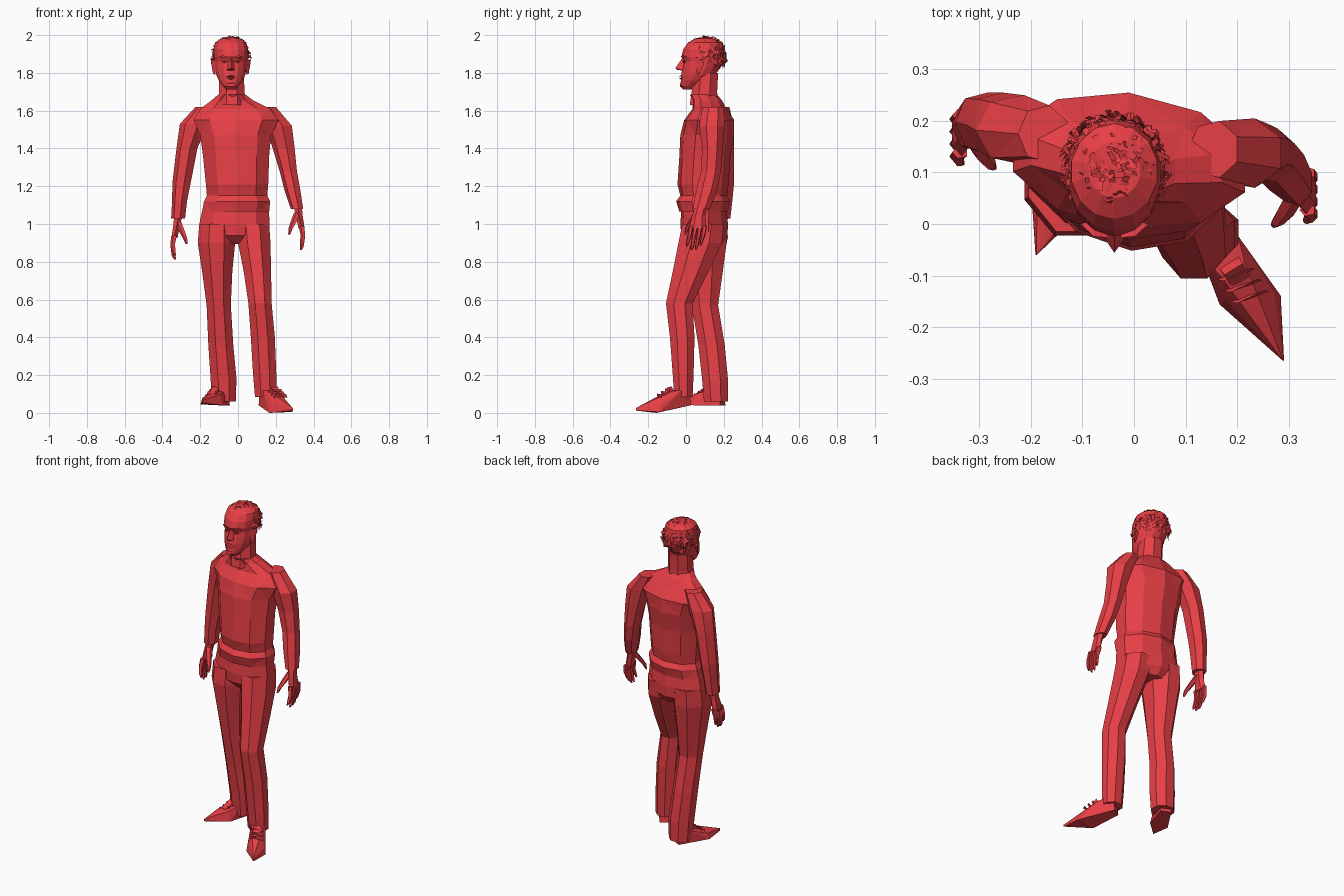
import bpy, bmesh, math, random
from mathutils import Vector

random.seed(4)
RED = bpy.data.materials.new("red")
RED.diffuse_color = (0.8, 0.05, 0.06, 1)


def finish(name, bm):
    bmesh.ops.recalc_face_normals(bm, faces=bm.faces[:])
    me = bpy.data.meshes.new(name)
    bm.to_mesh(me)
    bm.free()
    me.materials.append(RED)
    ob = bpy.data.objects.new(name, me)
    bpy.context.collection.objects.link(ob)
    return ob


def loft(name, rings, n=8, shear=0.0, tri=False):
    """Skin horizontal rings given as (x0, x1, y0, y1, z)."""
    bm = bmesh.new()
    ang = [2 * math.pi * (i + 0.5) / n for i in range(n)]
    mx, my = max(map(math.cos, ang)), max(map(math.sin, ang))
    loops = []
    for x0, x1, y0, y1, z in rings:
        cx, cy, rx, ry = (x0 + x1) / 2, (y0 + y1) / 2, (x1 - x0) / 2, (y1 - y0) / 2
        loop = []
        for a in ang:
            dx, dy = rx * math.cos(a) / mx, ry * math.sin(a) / my
            loop.append(bm.verts.new((cx + dx, cy + dy + shear * dx, z)))
        loops.append(loop)
    for a, b in zip(loops, loops[1:]):
        for i in range(n):
            j = (i + 1) % n
            bm.faces.new((a[i], a[j], b[j], b[i]))
    bm.faces.new(loops[0])
    bm.faces.new(loops[-1])
    if tri:
        bmesh.ops.triangulate(bm, faces=bm.faces[:])
    return finish(name, bm)


def ring(cx, cy, z, rx, ry):
    return (cx - rx, cx + rx, cy - ry, cy + ry, z)


def hull(name, pts):
    bm = bmesh.new()
    for p in pts:
        bm.verts.new(p)
    bmesh.ops.convex_hull(bm, input=bm.verts[:])
    bmesh.ops.delete(bm, geom=[v for v in bm.verts if not v.link_faces], context='VERTS')
    return finish(name, bm)


# Sweater body, turned slightly so one shoulder is forward
loft("sweater", [
    (-.17, .15, .00, .20, 1.10), (-.19, .165, -.035, .22, 1.065),
    (-.18, .17, -.052, .235, 1.12), (-.165, .155, -.03, .215, 1.15),
    (-.17, .16, -.045, .225, 1.21), (-.185, .165, -.035, .235, 1.36),
    (-.20, .175, -.03, .255, 1.47), (-.235, .215, -.01, .255, 1.55),
    (-.20, .17, .035, .215, 1.61), (-.14, .08, .035, .19, 1.655),
    (-.105, .04, .02, .165, 1.685)], n=10, shear=-.09, tri=True)
loft("neck", [(-.105, .04, .02, .17, 1.63), (-.10, .035, .03, .165, 1.70),
              (-.10, .03, .04, .17, 1.80)], n=8)

# Sleeves
loft("right_sleeve", [
    (.11, .20, .09, .20, 1.62), (.15, .285, .07, .205, 1.52), (.19, .30, .085, .195, 1.40),
    (.225, .312, .08, .185, 1.28), (.25, .33, .055, .165, 1.18), (.283, .345, .035, .125, 1.08)],
    n=7, tri=True)
loft("left_sleeve", [
    (-.22, -.13, .12, .23, 1.62), (-.30, -.16, .115, .25, 1.53), (-.32, -.215, .13, .255, 1.40),
    (-.342, -.25, .14, .255, 1.22), (-.345, -.27, .14, .245, 1.12), (-.35, -.28, .145, .235, 1.03)],
    n=7, tri=True)


def hand(side, s, wx, wy, wz):
    loft(side + "_palm", [
        ring(wx, wy, wz + .02, .022, .032), ring(wx + s * .01, wy - .012, wz - .04, .018, .036),
        ring(wx + s * .022, wy - .018, wz - .105, .016, .046)], n=6)
    for i in range(4):
        y = wy - .053 + .024 * i
        drop = (.0, .02, .017, -.005)[i]
        loft(f"{side}_finger_{i + 1}", [
            ring(wx + s * .022, y, wz - .09, .013, .012),
            ring(wx + s * .03, y - .008, wz - .14, .011, .011),
            ring(wx + s * .024, y - .018, wz - .18 - drop, .009, .009),
            ring(wx + s * .018, y - .022, wz - .198 - drop, .004, .004)], n=5)
    loft(side + "_thumb", [
        ring(wx, wy - .02, wz - .02, .015, .02), ring(wx - s * .02, wy - .055, wz - .07, .014, .015),
        ring(wx - s * .036, wy - .075, wz - .105, .01, .011),
        ring(wx - s * .043, wy - .083, wz - .135, .005, .005)], n=5)


hand("right", 1, .315, .08, 1.08)
hand("left", -1, -.315, .192, 1.03)

# Trousers
loft("trouser_hips", [
    (-.16, .14, .0, .205, 1.12), (-.19, .163, -.025, .215, 1.07), (-.205, .168, -.03, .222, 1.0),
    (-.20, .168, -.025, .22, .94), (-.12, .11, .02, .19, .895)], n=10, shear=-.08, tri=True)
loft("right_leg", [
    (-.01, .165, -.02, .20, 1.0), (.0, .172, -.04, .19, .90), (.03, .175, -.07, .12, .75),
    (.055, .178, -.106, .035, .58), (.068, .195, -.085, .045, .40),
    (.08, .203, -.07, .04, .20), (.09, .202, -.062, .035, .085)], n=8, tri=True)
loft("left_leg", [
    (-.205, -.02, -.015, .215, 1.0), (-.213, -.015, -.022, .215, .90), (-.19, -.03, .0, .195, .75),
    (-.166, -.038, .03, .17, .57), (-.157, -.025, .065, .205, .36),
    (-.145, -.008, .085, .222, .18), (-.138, -.012, .095, .222, .06)], n=8, tri=True)


# Shoes: u runs heel to toe, v sideways
def shoe(side, s, heel, d, length, ball):
    d = Vector(d).normalized()
    side_v = Vector((-d.y, d.x)) * s

    def at(u, v, z):
        p = Vector(heel) + d * u * length + side_v * v
        return (p.x, p.y, z)
    hull(side + "_shoe", [
        at(.0, .03, .04), at(.0, -.03, .04), at(.02, .03, .09), at(.02, -.03, .09),
        at(.65, .05, ball + .005), at(.5, -.06, ball), at(.62, .042, ball + .04),
        at(.5, -.045, ball + .06), at(1, -.01, ball + .012), at(1, -.012, ball + .025),
        at(.35, .025, .115), at(.35, -.03, .115), at(.2, .04, .12), at(.2, -.04, .12)])
    # Tongue and laces
    hull(side + "_shoe_tongue", [
        at(.28, .02, .10), at(.28, -.025, .10), at(.36, .02, .14), at(.36, -.022, .135),
        at(.55, .015, ball + .06), at(.55, -.02, ball + .06)])
    for i in range(3):
        u, z = .36 + .08 * i, .122 - .014 * i
        hull(f"{side}_lace_{i + 1}", [
            at(u, -.04, z - .015), at(u + .05, .03, z + .005), at(u + .07, .035, z - .012),
            at(u + .03, -.03, z + .008)])


shoe("right", 1, (.135, .01), (.165, -.27), .316, .0)
shoe("left", -1, (-.07, .195), (-.13, -.25), .282, .04)

# Head
CX = -.038
loft("head", [(CX - w, CX + w, f, b, z) for f, b, w, z in [
    (-.015, .05, .025, 1.712), (-.031, .075, .042, 1.73), (-.027, .12, .064, 1.76),
    (-.025, .155, .077, 1.79), (-.02, .18, .083, 1.825), (-.012, .195, .086, 1.86),
    (-.024, .20, .088, 1.885), (-.014, .205, .09, 1.925), (.01, .195, .083, 1.96),
    (.05, .16, .05, 1.983)]], n=14, tri=True)
hull("nose", [(CX, -.022, 1.875), (CX, -.056, 1.826), (CX, -.045, 1.815)] +
     [(CX + s * x, y, z) for s in (-1, 1)
      for x, y, z in ((.012, .0, 1.872), (.018, -.03, 1.817), (.022, .0, 1.812))])
for nm, z, y in (("upper_lip", 1.783, -.039), ("lower_lip", 1.769, -.037)):
    hull(nm, [(CX - .028, -.018, 1.777), (CX + .028, -.018, 1.777), (CX - .01, y, z),
              (CX + .01, y, z), (CX, -.01, z + .008), (CX, -.01, z - .008)])
hull("chin", [(CX - .02, -.03, 1.745), (CX + .02, -.03, 1.745), (CX - .015, -.033, 1.727),
              (CX + .015, -.033, 1.727), (CX, .0, 1.713), (CX, .0, 1.75)])
for nm, s in (("left", -1), ("right", 1)):
    def P(x, y, z):
        return (CX + s * x, y, z)
    hull(nm + "_ear", [P(.082, .055, 1.865), P(.106, .088, 1.872), P(.104, .095, 1.85),
                       P(.082, .06, 1.79), P(.094, .07, 1.795), P(.08, .09, 1.84)])
    hull(nm + "_brow", [P(.01, -.027, 1.884), P(.04, -.024, 1.893), P(.066, .0, 1.884),
                        P(.04, -.022, 1.88), P(.035, .01, 1.887)])
    hull(nm + "_eye", [P(.02, -.012, 1.858), P(.05, -.006, 1.858), P(.035, -.018, 1.864),
                       P(.035, -.016, 1.852), P(.035, .01, 1.858)])

# Hair: many short flat tufts scattered over the scalp
bm = bmesh.new()
count = 0
while count < 520:
    n = Vector([random.gauss(0, 1) for _ in range(3)]).normalized()
    line = .42 if n.y < -.45 else (.1 if n.y < .1 else -.55 * n.y)
    if n.z < line:
        continue
    count += 1
    p = Vector((CX + n.x * .093, .106 + n.y * .1, 1.885 + n.z * .1))
    t = n.cross(Vector([random.gauss(0, 1) for _ in range(3)])).normalized()
    w = n.cross(t) * random.uniform(.004, .009)
    tip = p + t * random.uniform(.02, .036) + n * random.uniform(-.004, .013)
    quad = [p - w, p + w, tip + w * .7, tip - w * .7]
    for q in quad:
        q.z = min(q.z, 2.0)
    bm.faces.new([bm.verts.new(q) for q in quad])
finish("hair", bm)
